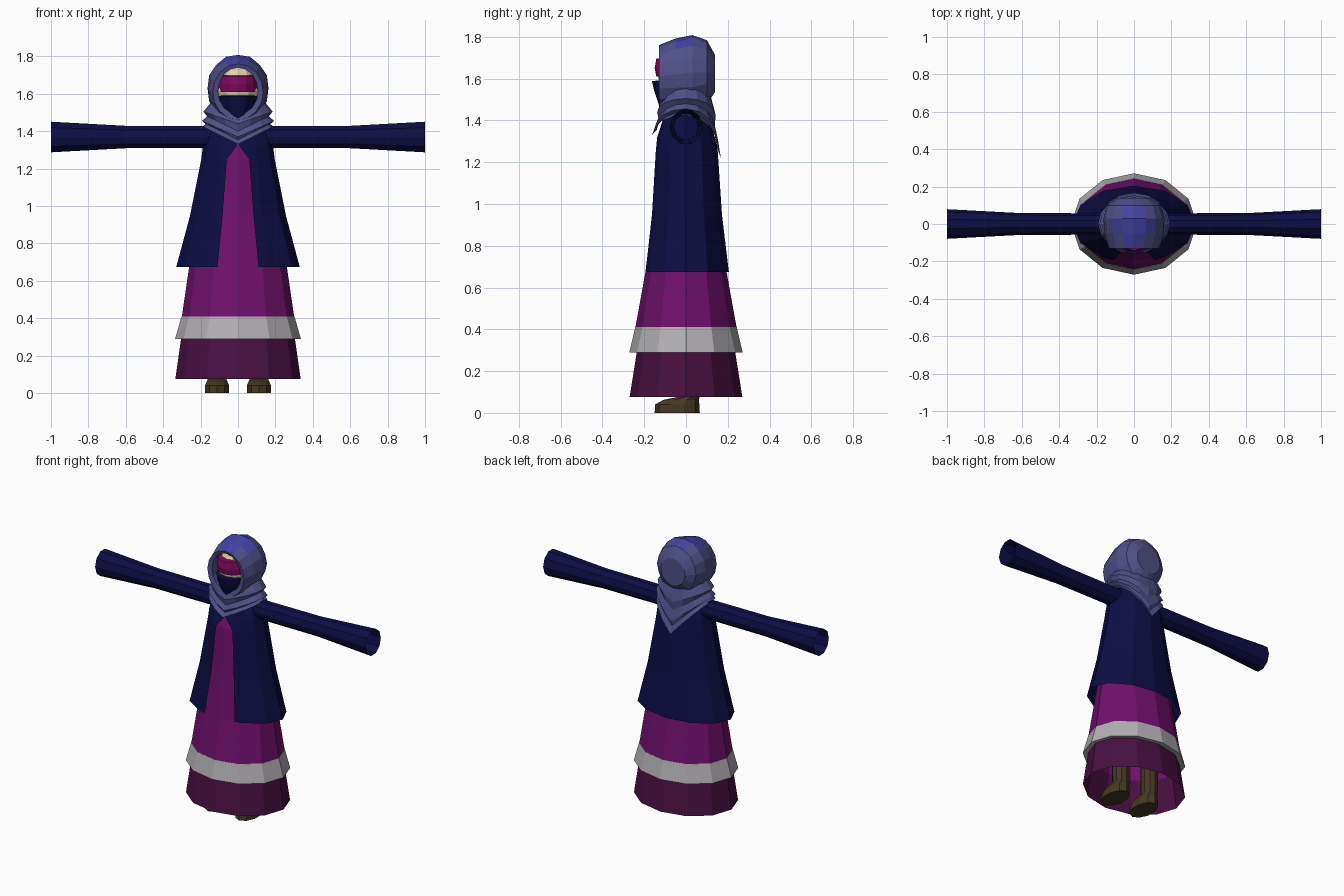
import bpy, bmesh
from math import sin, cos, pi, acos

cube = bpy.data.objects.get("Cube")
if cube:
    bpy.data.objects.remove(cube)


def material(name, r, g, b):
    m = bpy.data.materials.new(name)
    m.use_nodes = True
    m.diffuse_color = (r, g, b, 1)
    m.node_tree.nodes["Principled BSDF"].inputs["Base Color"].default_value = (r, g, b, 1)
    return m


navy = material("navy cloth", .004, .004, .06)
purple = material("purple cloth", .16, .005, .15)
plum = material("dark plum cloth", .065, .005, .055)
pale = material("pale grey trim", .45, .43, .45)
slate = material("slate blue scarf", .08, .08, .25)
crown = material("bright blue crown", .055, .055, .37)
skin = material("skin", .75, .64, .37)
magenta = material("magenta visor", .22, .003, .12)
brown = material("brown leather", .06, .04, .015)


def loft(name, rows, mat, closed=True, caps=(), mirror=False):
    """Skin consecutive rows of points, optionally capping rows by index."""
    bm = bmesh.new()
    grid = [[bm.verts.new(p) for p in row] for row in rows]
    n = len(grid[0])
    for lo, hi in zip(grid, grid[1:]):
        for i in range(n if closed else n - 1):
            j = (i + 1) % n
            bm.faces.new((lo[i], lo[j], hi[j], hi[i]))
    for c in caps:
        bm.faces.new(grid[c])
    bmesh.ops.remove_doubles(bm, verts=bm.verts, dist=.0005)
    bmesh.ops.recalc_face_normals(bm, faces=bm.faces)
    me = bpy.data.meshes.new(name)
    bm.to_mesh(me)
    bm.free()
    me.materials.append(mat)
    ob = bpy.data.objects.new(name, me)
    bpy.context.collection.objects.link(ob)
    if mirror:
        ob.modifiers.new("mirror", "MIRROR")
    return ob


def ring(z, rx, ry, n=12, x=0, y=0, turn=0):
    angles = [2 * pi * i / n + turn for i in range(n)]
    return [(x + rx * cos(a), y + ry * sin(a), z) for a in angles]


# Tiered dress
loft("lower_skirt", [ring(.075, .335, .27), ring(.30, .303, .234)], plum)
loft("skirt_band", [ring(.295, .30, .232), ring(.29, .336, .271), ring(.41, .302, .243),
                    ring(.412, .29, .23)], pale)
loft("dress", [ring(.29, .30, .23), ring(.41, .30, .242), ring(.67, .262, .195),
               ring(.95, .215, .16), ring(1.25, .165, .14), ring(1.36, .12, .10)], purple)


# Open coat: each row leaves a front gap of the given half width
def coat_row(z, rx, ry, gap):
    edge = acos(gap / rx)
    angles = [-edge] + [pi * k / 6 for k in range(-2, 9)] + [pi + edge]
    return [(rx * cos(a), ry * sin(a), z) for a in angles]


loft("coat", [coat_row(.675, .33, .205, .11), coat_row(.95, .256, .172, .083),
              coat_row(1.25, .196, .152, .06), coat_row(1.32, .188, .138, .008),
              coat_row(1.42, .16, .105, 0), coat_row(1.47, .09, .07, 0)], navy, closed=False)

# Flared sleeves, open at the cuffs
stations = [(.1, .062), (.6, .063), (1.0, .086)]
loft("sleeves", [[(x, .92 * r * cos(pi * i / 5), 1.369 + r * sin(pi * i / 5 + pi / 2 - pi / 2))
                  for i in range(10)] for x, r in stations], navy, mirror=True)

# Boots with shafts under the skirt
boot = [(0, .068, .108, -.042), (.04, .068, .106, -.042), (.062, .058, .085, -.024),
        (.075, .052, .055, .01), (.4, .056, .056, .01)]
loft("boots", [ring(z, rx, ry, 10, .112, y, pi / 10) for z, rx, ry, y in boot],
     brown, caps=(0, -1), mirror=True)

# Head, with visor and face veil wrapped round it
head = [(1.62 - .15 * cos(pi * k / 8), sin(pi * k / 8)) for k in range(1, 8)]
loft("head", [ring(z, .117 * s, .135 * s) for z, s in head], skin, caps=(0, -1))


def front_arc(z, rx, ry):
    return [(-rx * cos(pi * i / 8), -ry * sin(pi * i / 8), z) for i in range(9)]


loft("visor", [front_arc(1.607, .10, .115), front_arc(1.61, .112, .142),
               front_arc(1.65, .115, .15), front_arc(1.695, .112, .142),
               front_arc(1.70, .10, .10)], magenta, closed=False)
loft("face_veil", [front_arc(1.592, .10, .12), front_arc(1.588, .112, .163),
                   front_arc(1.54, .105, .152), front_arc(1.47, .08, .128)],
     navy, closed=False)

# Hood: pleated rings round the face opening, running to the back of the head
hood_rings = [(-.06, .107, 1.615, .125, 0), (-.122, .107, 1.615, .125, 0),
              (-.13, .135, 1.61, .15, 0), (-.05, .157, 1.62, .17, .012),
              (.03, .165, 1.63, .18, -.012), (.10, .143, 1.63, .152, .012),
              (.138, .09, 1.625, .09, 0)]
rows = []
for y, rx, zc, rz, pleat in hood_rings:
    row = []
    for i in range(16):
        a = pi * i / 8 + pi / 2
        s = 1 + pleat * (-1) ** i
        row.append((s * rx * cos(a), y, zc + s * rz * sin(a)))
    rows.append(row)
hood = loft("hood", rows, slate, caps=(-1,))
hood.data.materials.append(crown)
for f in hood.data.polygons:
    if f.normal.z > .78 and f.center.z > 1.74:
        f.material_index = 1

# Draped scarf: folded layers that fall to a point in front and behind
folds = [(.125, .115, .115, 1.58, .09, .05), (.185, .138, .142, 1.505, .065, .08),
         (.165, .13, .137, 1.48, .08, .11), (.193, .148, .153, 1.455, .085, .15),
         (.172, .14, .148, 1.44, .085, .17), (.188, .162, .167, 1.425, .095, .205)]
rows = []
for rx, front, back, z, drop_front, drop_back in folds:
    row = []
    for i in range(16):
        a = pi * i / 8
        ry, drop = (back, drop_back) if sin(a) > 0 else (front, drop_front)
        row.append((rx * cos(a), ry * sin(a), z - drop * (1 - abs(cos(a)))))
    rows.append(row)
loft("scarf_drape", rows, slate)
